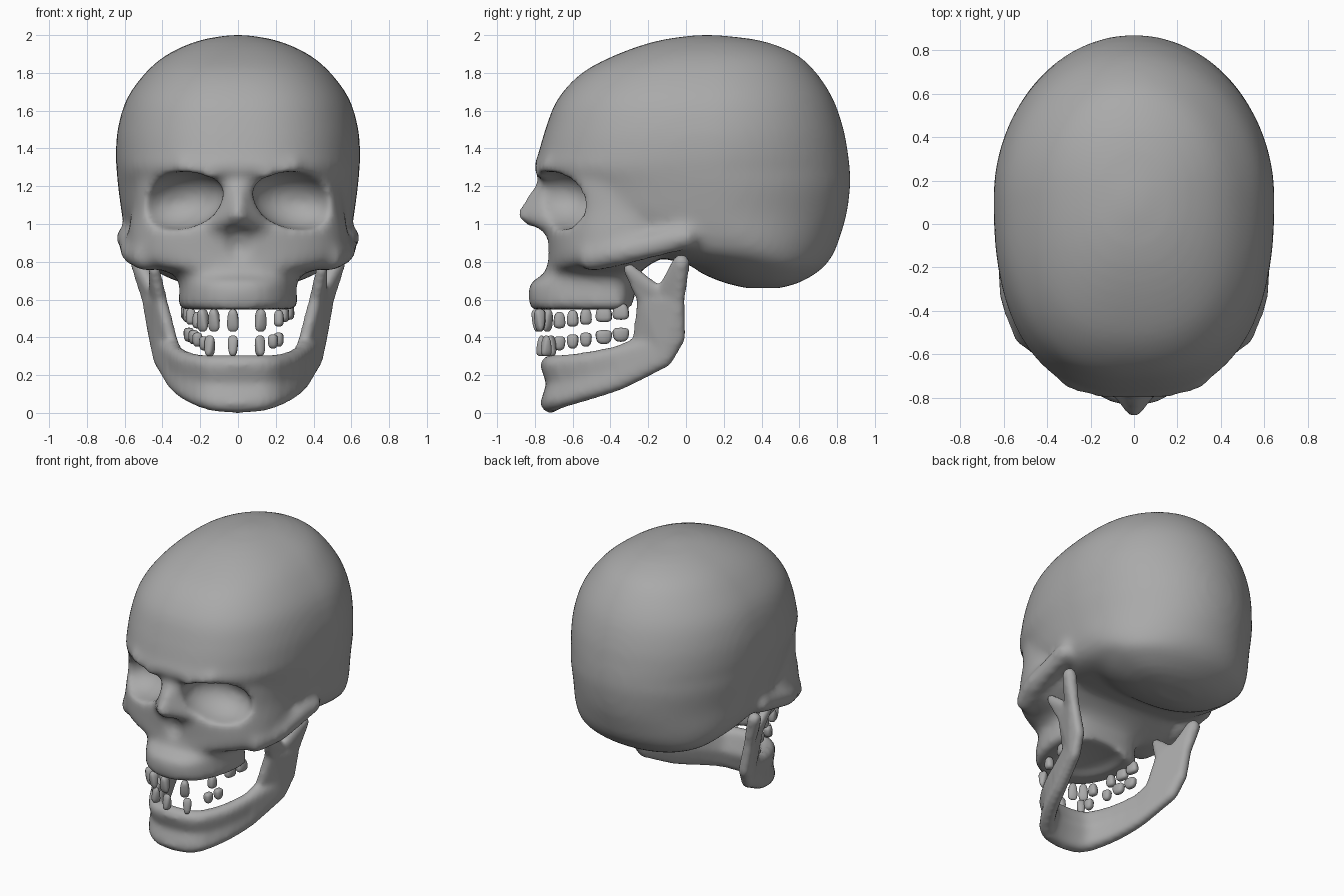
import bpy, bmesh
from math import sin, cos, pi, radians, copysign
from mathutils import Matrix, Vector

if "Cube" in bpy.data.objects:
    bpy.data.objects.remove(bpy.data.objects["Cube"])

bone = bpy.data.materials.new("bone_grey")
bone.diffuse_color = (.4, .4, .4, 1)
bone.use_nodes = True
bone.node_tree.nodes["Principled BSDF"].inputs["Base Color"].default_value = bone.diffuse_color


def make_object(name, bm):
    bmesh.ops.recalc_face_normals(bm, faces=bm.faces[:])
    mesh = bpy.data.meshes.new(name)
    bm.to_mesh(mesh)
    bm.free()
    mesh.materials.append(bone)
    ob = bpy.data.objects.new(name, mesh)
    bpy.context.collection.objects.link(ob)
    return ob


def spow(v, n):
    return copysign(abs(v) ** (2 / n), v)


def refine(rows, steps=4):
    """Curve smoothly through the given rows of numbers."""
    out = []
    for i in range(len(rows) - 1):
        p = [rows[max(0, min(len(rows) - 1, i + k))] for k in (-1, 0, 1, 2)]
        for k in range(steps):
            t = k / steps
            out.append([.5 * (2 * b + (c - a) * t + (2 * a - 5 * b + 4 * c - d) * t * t
                              + (3 * b - a - 3 * c + d) * t ** 3) for a, b, c, d in zip(*p)])
    return out + [rows[-1]]


def loft(bm, rings, n_front, n_back, seg=72):
    """Stack horizontal rings: z, front y, back y, half width, position of widest point."""
    loops = []
    for z, yf, yb, w, f in refine(rings):
        yc = yf + (yb - yf) * f
        loop = []
        for i in range(seg):
            c, s = cos(2 * pi * i / seg), sin(2 * pi * i / seg)
            n, r = (n_front, yc - yf) if s < 0 else (n_back, yb - yc)
            loop.append(bm.verts.new((w * spow(c, n), yc + r * spow(s, n), z)))
        loops.append(loop)
    for a, b in zip(loops, loops[1:]):
        for i in range(seg):
            j = (i + 1) % seg
            bm.faces.new((a[i], a[j], b[j], b[i]))
    bm.faces.new(loops[0][::-1])
    bm.faces.new(loops[-1])


ball = bmesh.new()
bmesh.ops.create_icosphere(ball, subdivisions=2, radius=1)
UNIT = [v.co.copy() for v in ball.verts]
ball.free()


def hull(bm, balls):
    """Convex skin around balls (x, y, z, radius)."""
    h = bmesh.new()
    for x, y, z, r in balls:
        for u in UNIT:
            h.verts.new(Vector((x, y, z)) + u * r)
    bmesh.ops.convex_hull(h, input=h.verts[:])
    bmesh.ops.delete(h, geom=[v for v in h.verts if not v.link_faces], context='VERTS')
    tmp = bpy.data.meshes.new("tmp")
    h.to_mesh(tmp)
    h.free()
    bm.from_mesh(tmp)
    bpy.data.meshes.remove(tmp)


def ellipsoid(bm, centre, radii, rz=0, ry=0):
    m = (Matrix.Translation(centre) @ Matrix.Rotation(radians(rz), 4, 'Z')
         @ Matrix.Rotation(radians(ry), 4, 'Y') @ Matrix.Diagonal((*radii, 1)))
    bmesh.ops.create_uvsphere(bm, u_segments=32, v_segments=20, radius=1, matrix=m)


def fuse(ob, voxel, smooth, cutter=None):
    """Melt overlapping parts into one smooth skin, optionally carving it."""
    def remesh():
        m = ob.modifiers.new("remesh", 'REMESH')
        m.mode, m.voxel_size, m.use_smooth_shade = 'VOXEL', voxel, True
    remesh()
    if cutter:
        m = ob.modifiers.new("carve", 'BOOLEAN')
        m.operation, m.solver, m.object = 'DIFFERENCE', 'EXACT', cutter
        remesh()
    m = ob.modifiers.new("smooth", 'SMOOTH')
    m.factor, m.iterations = 0.5, smooth
    bpy.context.view_layer.objects.active = ob
    for name in [m.name for m in ob.modifiers]:
        bpy.ops.object.modifier_apply(modifier=name)
    for p in ob.data.polygons:
        p.use_smooth = True
    ob.data.materials.clear()
    ob.data.materials.append(bone)


# Cranium: braincase rings from base to crown
bm = bmesh.new()
F = 0.55
loft(bm, [(.66, .32, .5, .13, F), (.69, .2, .6, .30, F), (.74, .08, .69, .42, F),
          (.79, 0, .745, .495, F), (.85, -.28, .785, .56, F), (.93, -.48, .815, .595, F),
          (1.05, -.68, .85, .615, F), (1.2, -.74, .87, .635, F), (1.29, -.805, .868, .643, F),
          (1.36, -.785, .86, .647, F), (1.5, -.745, .835, .637, F), (1.66, -.68, .78, .59, F),
          (1.8, -.55, .69, .49, F), (1.9, -.36, .58, .37, F), (1.97, -.15, .4, .21, F),
          (2.0, .05, .17, .05, F)], 2.45, 2.0)
# Face: upper jaw, cheeks and orbit region
loft(bm, [(.548, -.82, -.27, .29, .8), (.57, -.83, -.27, .316, .8), (.68, -.83, -.27, .31, .8),
          (.735, -.75, -.25, .345, .75), (.78, -.735, -.2, .5, .65), (.84, -.73, -.1, .57, .6),
          (.95, -.735, 0, .58, .58), (1.08, -.735, 0, .56, .58), (1.2, -.75, 0, .55, .58),
          (1.3, -.77, 0, .53, .58)], 2.3, 2.3)
# Nasal bones
hull(bm, [(0, -.89, 1.05, .015), (.03, -.76, 1.22, .02), (-.03, -.76, 1.22, .02),
          (.14, -.71, .99, .03), (-.14, -.71, .99, .03), (0, -.78, .97, .02)])
for s in (1, -1):
    # Cheek arches
    arch = [(.48, -.5, .825, .08), (.55, -.34, .85, .072), (.58, 0, .93, .068)]
    for a, b in zip(arch, arch[1:]):
        hull(bm, [(s * x, y, z, r) for x, y, z, r in (a, b)])
    # Brow ridges
    hull(bm, [(s * .14, -.765, 1.27, .04), (s * .3, -.725, 1.31, .04)])
skull = make_object("cranium", bm)

# Carving tool: eye sockets, nasal opening, palate
bm = bmesh.new()
for s in (1, -1):
    ellipsoid(bm, (s * .30, -.67, 1.125), (.235, .21, .15), s * 20, s * 12)
ellipsoid(bm, (0, -.80, .875), (.11, .1, .115))
ellipsoid(bm, (0, -.44, .54), (.2, .27, .05))
cutter = make_object("socket_cutter", bm)
cutter.hide_render = True
fuse(skull, 0.022, 9, cutter)
bpy.data.objects.remove(cutter)

# Lower jaw: body stations (x, y, z low, z high, radius) then ramus plates
bm = bmesh.new()
body = refine([(0, -.717, .053, .252, .055), (.1, -.708, .058, .252, .055),
               (.18, -.665, .075, .255, .053), (.27, -.52, .115, .275, .05),
               (.335, -.35, .165, .315, .045), (.39, -.17, .25, .36, .04)], 2)
low, heel = (.41, -.11, .28, .04), (.435, -.04, .40, .04)
fore, mid_f, mid_b = (.35, -.25, .37, .036), (.41, -.225, .6, .036), (.475, -.04, .6, .036)
plates = [[low, heel, fore, (.335, -.35, .165, .045), (.335, -.35, .315, .045)],
          [low, heel, fore, mid_f, mid_b],
          [mid_f, (.44, -.15, .64, .036), (.445, -.305, .765, .032)],
          [mid_b, (.45, -.12, .645, .036), (.525, -.025, .795, .048)]]
for s in (1, -1):
    for a, b in zip(body, body[1:]):
        # waist at mid height gives the hollow above the chin
        for end in (2, 3):
            hull(bm, [(s * p[0], y, z, p[4]) for p in (a, b)
                      for y, z in ((p[1], p[end]), (p[1] * .955, (p[2] + p[3]) / 2))])
    for plate in plates:
        hull(bm, [(s * x, y, z, r) for x, y, z, r in plate])
jaw = make_object("lower_jaw", bm)
fuse(jaw, 0.016, 8)


def tooth(bm, x, y, z, width, depth, height, tip):
    """Rounded peg turned to face outward; tip is the direction of the biting edge."""
    front = abs(x) < .2 and y < -.7
    turn = radians(x * 220) if front else radians(copysign(80, x))
    m = Matrix.Translation((x, y, z)) @ Matrix.Rotation(turn, 4, 'Z')
    made = bmesh.ops.create_uvsphere(bm, u_segments=14, v_segments=10, radius=1)
    for v in made['verts']:
        c = v.co.copy()
        k = c.z * tip
        dk = 1 - .45 * k if front else 1 + .1 * k
        v.co = m @ Vector((width / 2 * spow(c.x, 2.8) * (1 + .2 * k),
                           depth / 2 * spow(c.y, 2.8) * dk, height / 2 * spow(c.z, 2.8)))


# Teeth: gaps differ left and right
upper, lower = bmesh.new(), bmesh.new()
for x, y in [(-.027, -.79), (-.127, -.772), (.12, -.775), (-.187, -.735)]:
    tooth(upper, x, y, .49, .06, .05, .12, -1)
for x, y in [(-.027, -.765), (.116, -.74), (-.15, -.715)]:
    tooth(lower, x, y, .355, .052, .05, .11, 1)
for x, y in [(-.215, -.67), (-.25, -.53), (-.265, -.435), (-.275, -.345),
             (.216, -.6), (.243, -.435), (.27, -.345)]:
    tooth(upper, x, y, .585 + .14 * y, .085 if y > -.5 else .06, .052, .088, -1)
for x, y in [(-.18, -.67), (-.215, -.53), (-.235, -.435), (-.26, -.345),
             (.185, -.6), (.215, -.53)]:
    tooth(lower, x, y, .462 + .14 * y, .085 if y > -.5 else .06, .052, .075, 1)
for name, b in (("upper_teeth", upper), ("lower_teeth", lower)):
    ob = make_object(name, b)
    for p in ob.data.polygons:
        p.use_smooth = True
